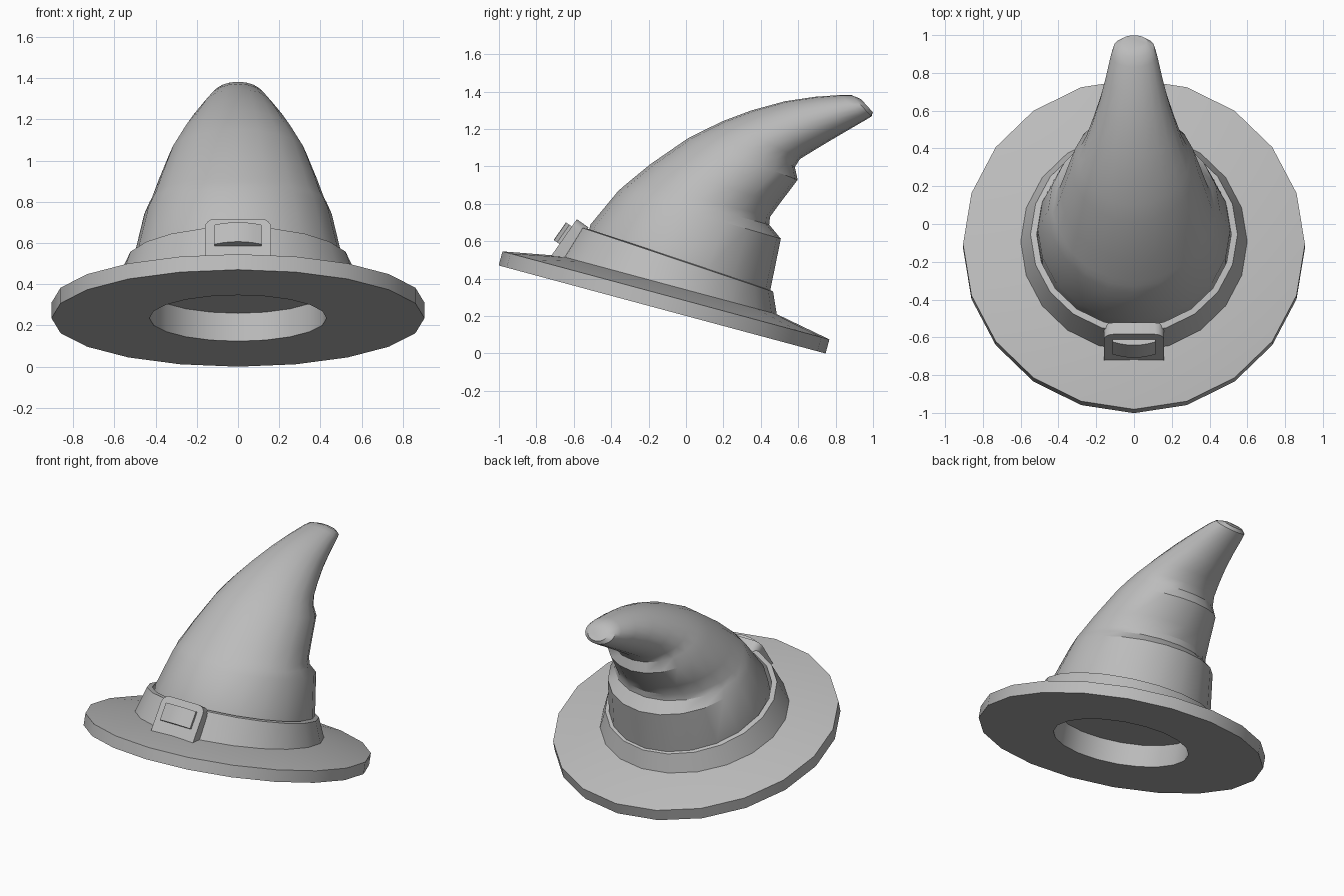
import bpy, bmesh, math
from mathutils import Vector, Matrix

if "Cube" in bpy.data.objects:
    bpy.data.objects.remove(bpy.data.objects["Cube"], do_unlink=True)

SIDES = 20
grey = bpy.data.materials.new("plain grey")
grey.use_nodes = True
grey.diffuse_color = (0.5, 0.5, 0.5, 1)
grey.node_tree.nodes["Principled BSDF"].inputs["Base Color"].default_value = (0.5, 0.5, 0.5, 1)

# Frame of the tilted brim
TILT = Matrix.Translation((0, -0.1275, 0.235)) @ Matrix.Rotation(math.radians(-15.07), 4, "X")


def loft(name, rings, matrix=Matrix(), caps=(True, True), closed=False):
    """Skin a list of point rings into one object."""
    bm = bmesh.new()
    loops = [[bm.verts.new(matrix @ Vector(p)) for p in ring] for ring in rings]
    pairs = list(zip(loops, loops[1:]))
    if closed:
        pairs.append((loops[-1], loops[0]))
    for a, b in pairs:
        for i in range(len(a)):
            j = (i + 1) % len(a)
            bm.faces.new((a[i], a[j], b[j], b[i]))
    if not closed:
        for use, ring in zip(caps, (loops[0], loops[-1])):
            if use:
                bm.faces.new(ring)
    bmesh.ops.recalc_face_normals(bm, faces=bm.faces)
    mesh = bpy.data.meshes.new(name)
    bm.to_mesh(mesh)
    bm.free()
    mesh.materials.append(grey)
    obj = bpy.data.objects.new(name, mesh)
    bpy.context.collection.objects.link(obj)
    bpy.ops.object.select_all(action="DESELECT")
    obj.select_set(True)
    bpy.context.view_layer.objects.active = obj
    bpy.ops.object.shade_smooth_by_angle(angle=math.radians(30))
    return obj


def ring(center, across, along):
    """Ellipse from its centre and two half axes."""
    steps = [2 * math.pi * i / SIDES for i in range(SIDES)]
    return [center + across * math.cos(t) + along * math.sin(t) for t in steps]


def disc(radius, height, slope=0.0):
    return ring(Vector((0, 0, height)), Vector((radius, 0, 0)), Vector((0, radius, slope * radius)))


# Brim with the head opening
brim_profile = [(0.43, 0.36), (0.43, 0), (0.905, 0), (0.905, 0.078), (0.6, 0.135), (0.48, 0.14)]
loft("brim", [disc(r, h) for r, h in brim_profile], TILT, caps=(True, False))

# Band, narrower at the back
band_rings = [disc(0.5, 0.1), disc(0.605, 0.12), disc(0.548, 0.279, -0.06),
              disc(0.515, 0.284, -0.06)]
loft("band", band_rings, TILT, closed=True)

# Bent, folded cone: front y, z, back y, z, half width of each section
sections = [
    (-0.56, 0.50, 0.43, 0.23, 0.51),
    (-0.51, 0.69, 0.45, 0.335, 0.51),
    (-0.363, 0.868, 0.507, 0.613, 0.455),
    (-0.33, 0.897, 0.445, 0.688, 0.432),
    (-0.30, 0.922, 0.449, 0.73, 0.415),
    (-0.19, 1.012, 0.50, 0.80, 0.385),
    (0.01, 1.15, 0.597, 0.928, 0.33),
    (0.10, 1.195, 0.582, 0.997, 0.295),
    (0.197, 1.242, 0.61, 1.04, 0.265),
    (0.352, 1.30, 0.68, 1.083, 0.225),
    (0.528, 1.348, 0.77, 1.137, 0.182),
    (0.688, 1.372, 0.86, 1.19, 0.15),
    (0.83, 1.382, 0.96, 1.248, 0.122),
    (0.885, 1.381, 0.992, 1.267, 0.108),
    (0.935, 1.36, 0.999, 1.29, 0.07),
]
cone_rings = []
for fy, fz, by, bz, w in sections:
    front, back = Vector((0, fy, fz)), Vector((0, by, bz))
    cone_rings.append(ring((front + back) / 2, Vector((w, 0, 0)), (back - front) / 2))
loft("cone", cone_rings)

# Buckle frame: x across, y up the band, z outward
lean = math.atan2(0.084, 0.232)
buckle_space = TILT @ Matrix.Translation((0, -0.65, 0.115)) @ Matrix.Rotation(math.pi / 2 - lean, 4, "X")
half, top, corner = 0.16, 0.247, 0.05
outline = [(-half, 0), (half, 0)]
for side, start in ((1, 0), (-1, 90)):
    for k in range(5):
        t = math.radians(start + 22.5 * k)
        outline.append((side * (half - corner) + corner * math.cos(t),
                        top - corner + corner * math.sin(t)))
loft("buckle_frame", [[(x, y, z) for x, y in outline] for z in (-0.075, 0)], buckle_space)

# Bowed buckle centre
bow = [-0.115 + 0.23 * i / 6 for i in range(7)]
face = [(x, 0.038 - 1.7 * x * x) for x in bow]
section = [(-0.115, -0.02)] + face + [(0.115, -0.02)]
loft("buckle_centre", [[(x, y, z) for x, z in section] for y in (0.085, 0.2)], buckle_space)
